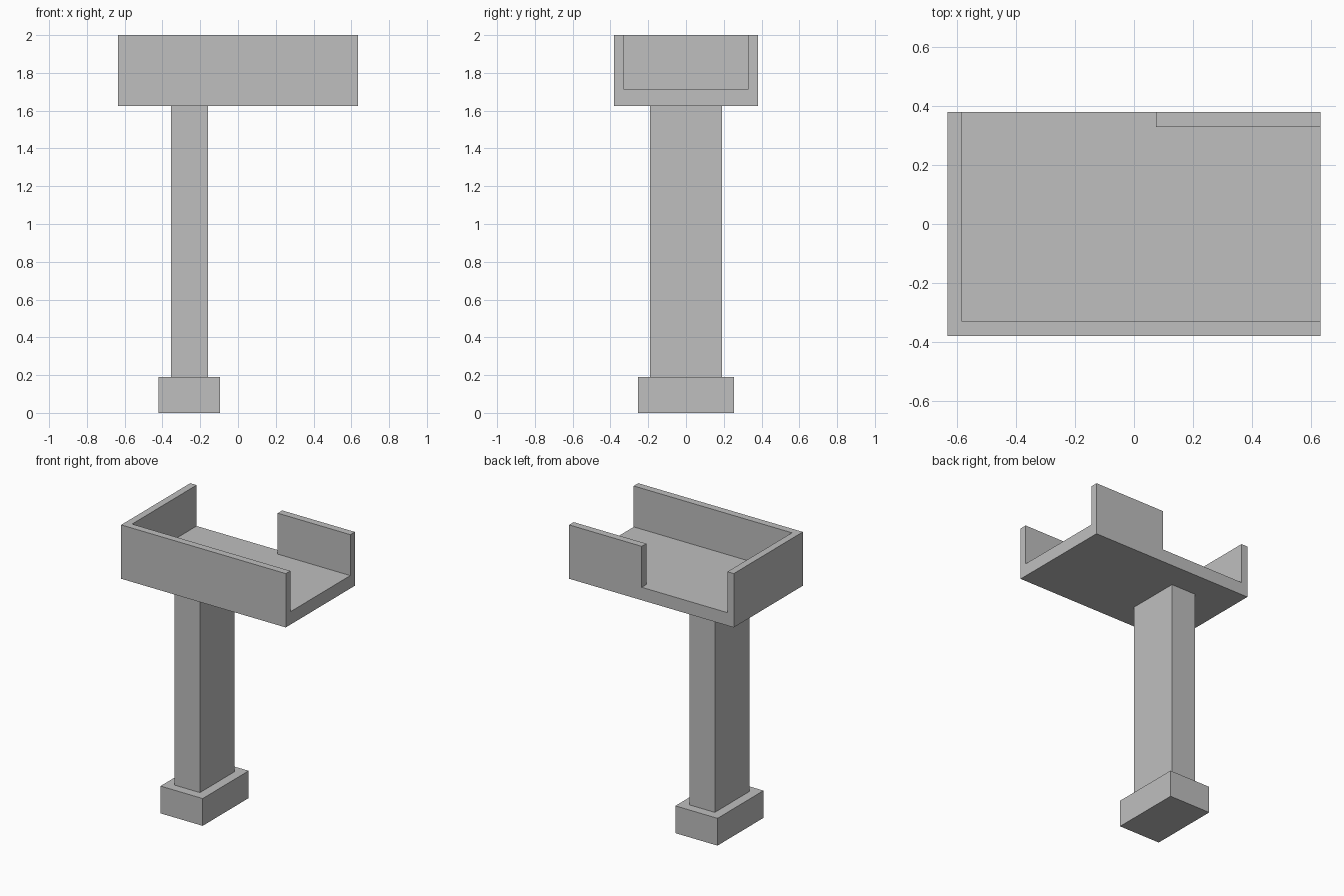
import bpy
from mathutils import Vector

cube = bpy.data.objects.get("Cube")
if cube:
    bpy.data.objects.remove(cube, do_unlink=True)

grey = bpy.data.materials.new("plain_grey")
grey.use_nodes = True
COLOUR = (0.52, 0.52, 0.52, 1)
grey.diffuse_color = COLOUR
grey.node_tree.nodes["Principled BSDF"].inputs["Base Color"].default_value = COLOUR


def box(name, low, high):
    """Box between two opposite corners."""
    low, high = Vector(low), Vector(high)
    bpy.ops.mesh.primitive_cube_add(size=1, location=(low + high) / 2)
    obj = bpy.context.object
    obj.name = obj.data.name = name
    obj.scale = high - low
    bpy.ops.object.transform_apply(location=False, rotation=False, scale=True)
    obj.data.materials.append(grey)
    return obj


def cut(target, cutter):
    """Subtract the cutter from the target and discard the cutter."""
    cutter.hide_render = True
    mod = target.modifiers.new("cut", "BOOLEAN")
    mod.operation = "DIFFERENCE"
    mod.solver = "EXACT"
    mod.object = cutter
    bpy.context.view_layer.objects.active = target
    bpy.ops.object.modifier_apply(modifier=mod.name)
    bpy.data.objects.remove(cutter, do_unlink=True)


# Footing and column, set off centre
box("footing", (-0.42, -0.253, 0), (-0.095, 0.253, 0.19))
box("column", (-0.355, -0.19, 0.19), (-0.16, 0.19, 1.625))

# Walled platform: open at the +x end, with a gap in the back wall
FLOOR, INNER_X, INNER_Y = 1.715, -0.585, 0.33
platform = box("platform", (-0.634, -0.38, 1.625), (0.634, 0.38, 2))
cut(platform, box("cavity_cutter", (INNER_X, -INNER_Y, FLOOR), (0.8, INNER_Y, 2.2)))
cut(platform, box("gap_cutter", (INNER_X, 0.2, FLOOR), (0.075, 0.5, 2.2)))
